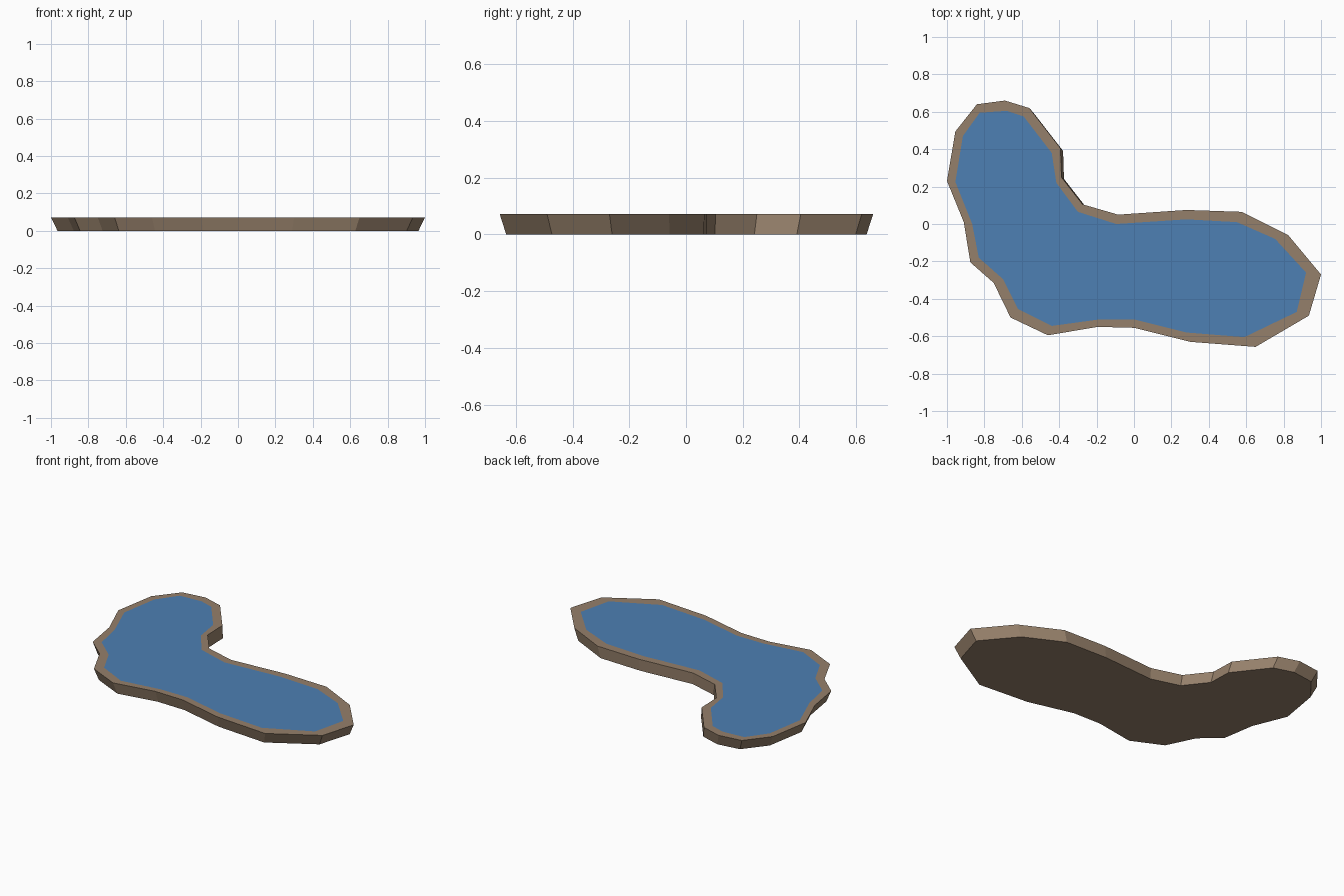
import bpy, bmesh

if "Cube" in bpy.data.objects:
    bpy.data.objects.remove(bpy.data.objects["Cube"])

TOP = 0.072          # rim height
TAPER = 0.965        # base outline relative to the rim outline

# Bank outline and matching shoreline, clockwise from the north end
bank = [(-.69, .66), (-.56, .62), (-.393, .405), (-.388, .25), (-.275, .105),
        (-.085, .05), (.28, .075), (.575, .065), (.825, -.06), (1, -.27),
        (.935, -.49), (.65, -.657), (.30, -.63), (0, -.555), (-.195, -.55),
        (-.46, -.595), (-.66, -.5), (-.75, -.315), (-.875, -.205),
        (-.91, .01), (-1, .23), (-.955, .495), (-.84, .64)]
shore = [(-.68, .605), (-.59, .575), (-.44, .38), (-.415, .22), (-.30, .065),
         (-.095, 0), (.28, .025), (.55, .01), (.755, -.08), (.92, -.26),
         (.87, -.47), (.59, -.605), (.28, -.58), (0, -.51), (-.185, -.51),
         (-.44, -.545), (-.62, -.455), (-.70, -.295), (-.83, -.18),
         (-.865, 0), (-.955, .225), (-.915, .47), (-.825, .595)]


def material(name, srgb):
    mat = bpy.data.materials.new(name)
    mat.diffuse_color = [(c / 255) ** 2.2 for c in srgb] + [1]
    mat.use_nodes = True
    mat.node_tree.nodes["Principled BSDF"].inputs["Base Color"].default_value = mat.diffuse_color
    return mat


def ring(bm, points, z, scale=1):
    return [bm.verts.new((x * scale, y * scale, z)) for x, y in points]


def bridge(bm, a, b):
    for i in range(len(a)):
        j = (i + 1) % len(a)
        bm.faces.new((a[i], a[j], b[j], b[i]))


def finish(bm, name, mat):
    mesh = bpy.data.meshes.new(name)
    bm.to_mesh(mesh)
    bm.free()
    mesh.materials.append(mat)
    bpy.context.collection.objects.link(bpy.data.objects.new(name, mesh))


# Earth bank: tapered wall, flat rim and closed underside
bm = bmesh.new()
base = ring(bm, bank, 0, TAPER)
outer = ring(bm, bank, TOP)
inner = ring(bm, shore, TOP)
bridge(bm, outer, base)
bridge(bm, inner, outer)
bm.faces.new(base)
bm.normal_update()
finish(bm, "earth_bank", material("brown earth", (148, 127, 106)))

# Water surface filling the shoreline
bm = bmesh.new()
bm.faces.new(list(reversed(ring(bm, shore, TOP))))
finish(bm, "water_surface", material("pond blue", (78, 127, 178)))
